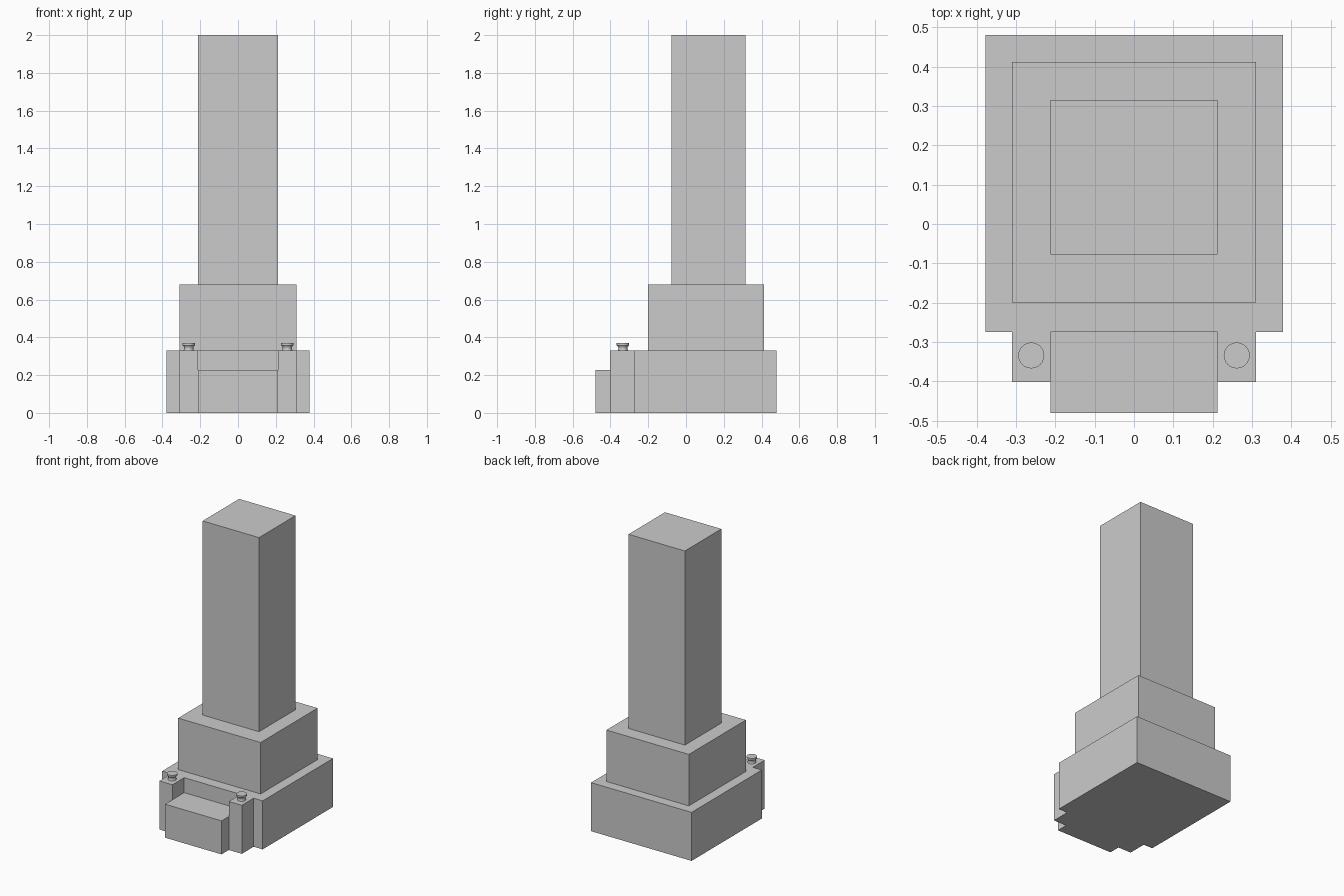
import bpy, bmesh, math

if "Cube" in bpy.data.objects:
    bpy.data.objects.remove(bpy.data.objects["Cube"])


def finish(name, bm):
    bmesh.ops.recalc_face_normals(bm, faces=bm.faces)
    mesh = bpy.data.meshes.new(name)
    bm.to_mesh(mesh)
    bm.free()
    obj = bpy.data.objects.new(name, mesh)
    bpy.context.collection.objects.link(obj)
    return obj


def prism(name, outline, z0, z1):
    """Extrude a plan outline from z0 up to z1."""
    bm = bmesh.new()
    face = bm.faces.new([bm.verts.new((x, y, z0)) for x, y in outline])
    top = bmesh.ops.extrude_face_region(bm, geom=[face], use_keep_orig=True)
    for v in top["geom"]:
        if isinstance(v, bmesh.types.BMVert):
            v.co.z = z1
    return finish(name, bm)


def block(name, half_x, y0, y1, z0, z1):
    return prism(name, [(-half_x, y0), (half_x, y0), (half_x, y1), (-half_x, y1)], z0, z1)


def lathe(name, profile, x, y, sides=24):
    """Stack rings of (radius, z) around a vertical axis and cap both ends."""
    bm = bmesh.new()
    rings = [[bm.verts.new((x + r * math.cos(2 * math.pi * i / sides),
                            y + r * math.sin(2 * math.pi * i / sides), z))
              for i in range(sides)] for r, z in profile]
    for a, b in zip(rings, rings[1:]):
        for i in range(sides):
            j = (i + 1) % sides
            bm.faces.new((a[i], a[j], b[j], b[i]))
    bm.faces.new(rings[0][::-1])
    bm.faces.new(rings[-1])
    obj = finish(name, bm)
    bpy.ops.object.select_all(action='DESELECT')
    obj.select_set(True)
    bpy.context.view_layer.objects.active = obj
    bpy.ops.object.shade_smooth_by_angle(angle=math.radians(40))
    return obj


# Base with two front piers, half outline mirrored across x
half = [(0.212, -0.275), (0.212, -0.402), (0.31, -0.402),
        (0.31, -0.275), (0.378, -0.275), (0.378, 0.48)]
prism("base", half + [(-x, y) for x, y in reversed(half)], 0, 0.33)

# Low step between the piers
block("front_step", 0.212, -0.48, -0.275, 0, 0.228)

# Middle tier and tall tower
block("middle_tier", 0.31, -0.2, 0.412, 0.33, 0.68)
block("tower", 0.212, -0.077, 0.315, 0.68, 2.0)

# Waisted posts on the piers
post = [(0.027, 0.33), (0.024, 0.34), (0.025, 0.349),
        (0.033, 0.358), (0.033, 0.37)]
for side, label in ((-1, "left"), (1, "right")):
    lathe(f"{label}_post", post, side * 0.261, -0.334)
